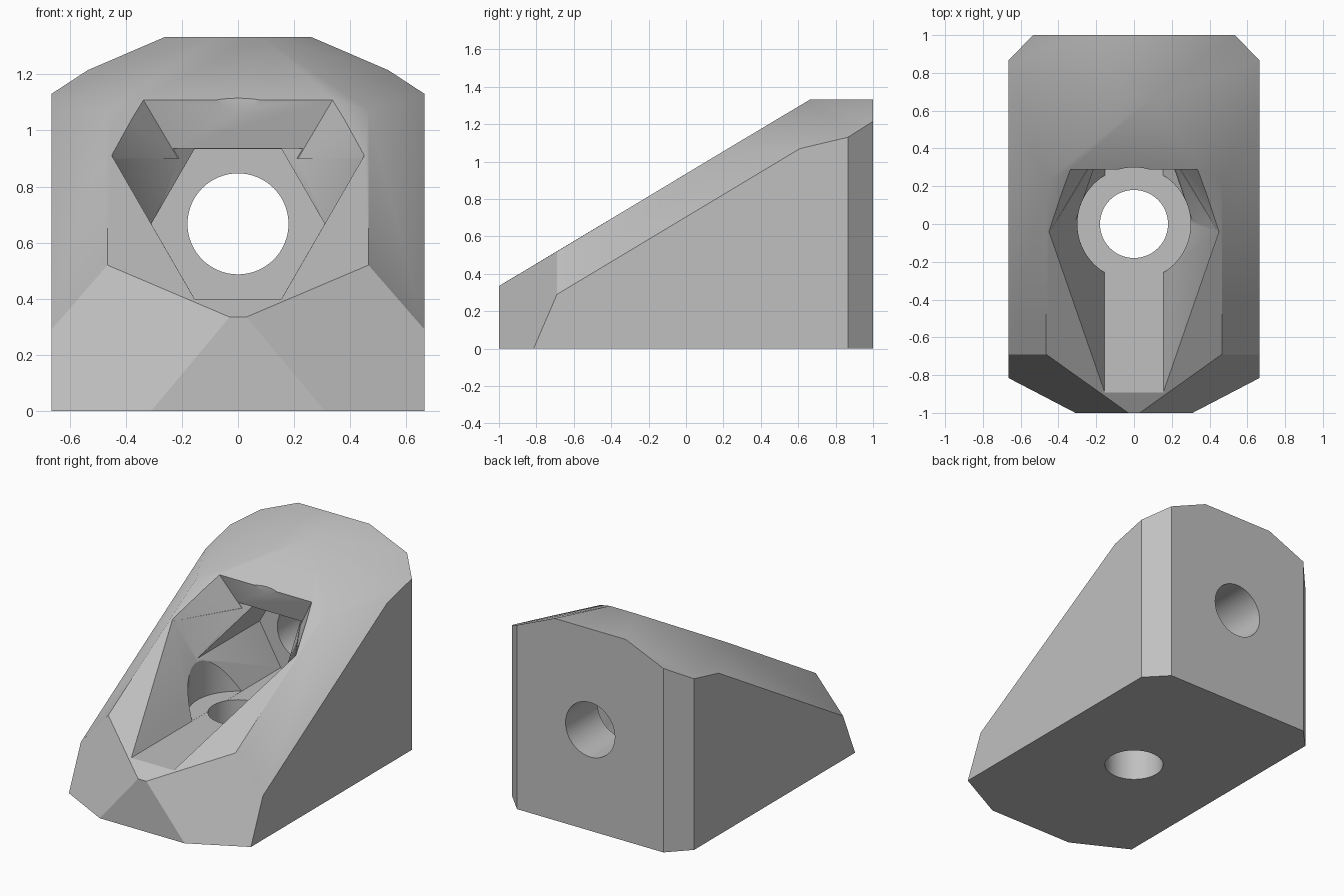
import bpy, bmesh
from math import pi
from mathutils import Matrix

cube = bpy.data.objects.get("Cube")
if cube:
    bpy.data.objects.remove(cube, do_unlink=True)

grey = bpy.data.materials.new("light_grey")
grey.use_nodes = True
COLOUR = (0.53, 0.53, 0.53, 1)
grey.diffuse_color = COLOUR
grey.node_tree.nodes["Principled BSDF"].inputs["Base Color"].default_value = COLOUR


def finish(name, bm):
    bmesh.ops.recalc_face_normals(bm, faces=bm.faces)
    mesh = bpy.data.meshes.new(name)
    bm.to_mesh(mesh)
    bm.free()
    mesh.materials.append(grey)
    obj = bpy.data.objects.new(name, mesh)
    bpy.context.collection.objects.link(obj)
    return obj


def mirrored_hull(name, points):
    """Convex solid around the points and their mirror images in x."""
    bm = bmesh.new()
    for x, y, z in points:
        for side in (-1, 1):
            bm.verts.new((side * x, y, z))
    hull = bmesh.ops.convex_hull(bm, input=bm.verts)
    junk = {v for v in hull["geom_interior"] + hull["geom_unused"]
            if isinstance(v, bmesh.types.BMVert)}
    bmesh.ops.delete(bm, geom=list(junk), context="VERTS")
    bmesh.ops.dissolve_limit(bm, angle_limit=0.02, verts=bm.verts, edges=bm.edges)
    return finish(name, bm)


def rod(name, radius, start, end, sides=64, along_y=False):
    """Prism on the z axis, or lying along y at the height of the back hole."""
    bm = bmesh.new()
    bmesh.ops.create_cone(bm, cap_ends=True, segments=sides, radius1=radius,
                          radius2=radius, depth=end - start)
    bm.transform(Matrix.Translation((0, 0, (start + end) / 2)))
    if along_y:
        # one corner of the polygon points sideways
        spin = Matrix.Rotation(pi / 2, 4, "Z")
        bm.transform(Matrix.Translation((0, 0, HOLE_Z))
                     @ Matrix.Rotation(-pi / 2, 4, "X") @ spin)
    return finish(name, bm)


HOLE_Z = 0.667
FLOOR = 0.40

# Faceted wedge body
body = mirrored_hull("corner_bracket", [
    (0.31, -1, 0), (0.665, -0.815, 0), (0.665, 0.865, 0), (0.535, 1, 0),
    (0.03, -1, 0.335), (0.465, -0.69, 0.52), (0.665, -0.69, 0.29),
    (0.465, 0.228, 1.072), (0.665, 0.61, 1.07), (0.665, 0.865, 1.13),
    (0.09, 0.665, 1.333), (0.26, 1, 1.333), (0.535, 1, 1.215)])

# Pocket, bolt recess and through holes
cutters = [
    mirrored_hull("lower_pocket", [
        (0.155, -1.2, FLOOR), (0.155, 0.076, FLOOR), (0.464, -1.2, 0.935),
        (0.464, -0.046, 0.935), (0.155, 0.46, 0.935)]),
    mirrored_hull("upper_pocket", [
        (0.444, -1.2, 0.9), (0.444, -0.038, 0.9), (0.214, 0.345, 0.9),
        (0.677, -1.2, 1.3), (0.677, -0.129, 1.3), (0.45, 0.237, 1.3)]),
    rod("hex_recess", 0.309, -1.2, 0.667, 6, True),
    rod("round_recess", 0.30, FLOOR, 1.5),
    rod("floor_hole", 0.18, -0.2, 0.6),
    rod("back_hole", 0.18, 0.5, 1.2, 64, True),
]

bpy.ops.object.select_all(action="DESELECT")
bpy.context.view_layer.objects.active = body
body.select_set(True)
for cutter in cutters:
    cutter.hide_render = True
    cut = body.modifiers.new(cutter.name, "BOOLEAN")
    cut.operation = "DIFFERENCE"
    cut.solver = "EXACT"
    cut.object = cutter
    bpy.ops.object.modifier_apply(modifier=cut.name)
    bpy.data.objects.remove(cutter, do_unlink=True)

bpy.ops.object.shade_smooth_by_angle(angle=pi / 6)
